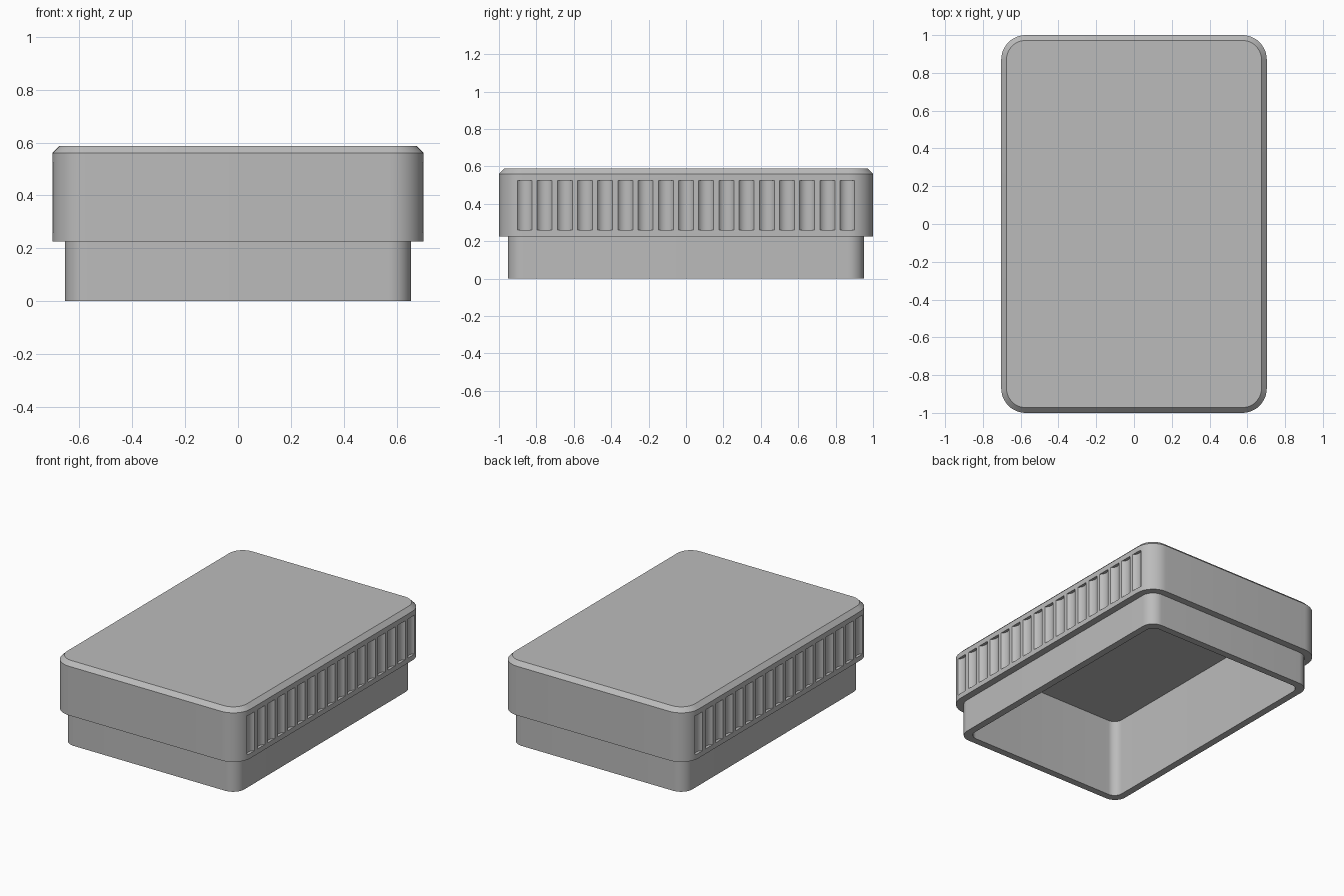
import bpy, bmesh, math
from mathutils import Matrix

cube = bpy.data.objects.get("Cube")
if cube:
    bpy.data.objects.remove(cube, do_unlink=True)

grey = bpy.data.materials.new("plain_grey")
grey.use_nodes = True
colour = (0.5, 0.5, 0.5, 1)
grey.diffuse_color = colour
grey.node_tree.nodes["Principled BSDF"].inputs["Base Color"].default_value = colour

HALF_X, HALF_Y, HEIGHT = 0.703, 1.0, 0.588
WALL, LIP_Z, CHAMFER = 0.048, 0.226, 0.028


def rounded_ring(bm, inset, radius, z, steps=12):
    """Rounded rectangle of vertices, set in from the widest outline."""
    cx, cy = HALF_X - inset - radius, HALF_Y - inset - radius
    ring = []
    for quarter, (sx, sy) in enumerate([(1, 1), (-1, 1), (-1, -1), (1, -1)]):
        for i in range(steps + 1):
            a = math.pi / 2 * (quarter + i / steps)
            ring.append(bm.verts.new((sx * cx + radius * math.cos(a),
                                      sy * cy + radius * math.sin(a), z)))
    return ring


def to_object(bm, name):
    bmesh.ops.recalc_face_normals(bm, faces=bm.faces[:])
    mesh = bpy.data.meshes.new(name)
    bm.to_mesh(mesh)
    bm.free()
    mesh.materials.append(grey)
    obj = bpy.data.objects.new(name, mesh)
    bpy.context.collection.objects.link(obj)
    return obj


# Hollow lid: cavity ceiling, rim, stepped skirt, outer wall, chamfered top
sections = [
    (2 * WALL, 0.06, HEIGHT - WALL),
    (2 * WALL, 0.06, 0),
    (WALL, 0.085, 0),
    (WALL, 0.085, LIP_Z),
    (0, 0.13, LIP_Z),
    (0, 0.13, HEIGHT - CHAMFER),
    (CHAMFER, 0.13 - CHAMFER, HEIGHT),
]
bm = bmesh.new()
rings = [rounded_ring(bm, *s) for s in sections]
for low, high in zip(rings, rings[1:]):
    for i in range(len(low)):
        j = (i + 1) % len(low)
        bm.faces.new((low[i], low[j], high[j], high[i]))
bm.faces.new(rings[0])
bm.faces.new(rings[-1])
lid = to_object(bm, "box_lid")

# Row of upright scooped finger grips along both long sides
GRIPS, PITCH, GRIP_LOW, GRIP_HIGH = 17, 0.108, 0.26, 0.525
bm = bmesh.new()
for side in (-1, 1):
    for i in range(GRIPS):
        place = Matrix.Translation((side * (HALF_X + 0.03), (i - (GRIPS - 1) / 2) * PITCH,
                                    (GRIP_LOW + GRIP_HIGH) / 2))
        bmesh.ops.create_cone(bm, cap_ends=True, segments=40, radius1=0.05, radius2=0.05,
                              depth=GRIP_HIGH - GRIP_LOW, matrix=place)
cutter = to_object(bm, "grip_cutter")
cutter.hide_render = True

cut = lid.modifiers.new("grips", 'BOOLEAN')
cut.operation = 'DIFFERENCE'
cut.solver = 'EXACT'
cut.object = cutter

bpy.ops.object.select_all(action='DESELECT')
lid.select_set(True)
bpy.context.view_layer.objects.active = lid
bpy.ops.object.modifier_apply(modifier=cut.name)
bpy.data.objects.remove(cutter, do_unlink=True)
bpy.ops.object.shade_smooth_by_angle(angle=math.radians(25))
